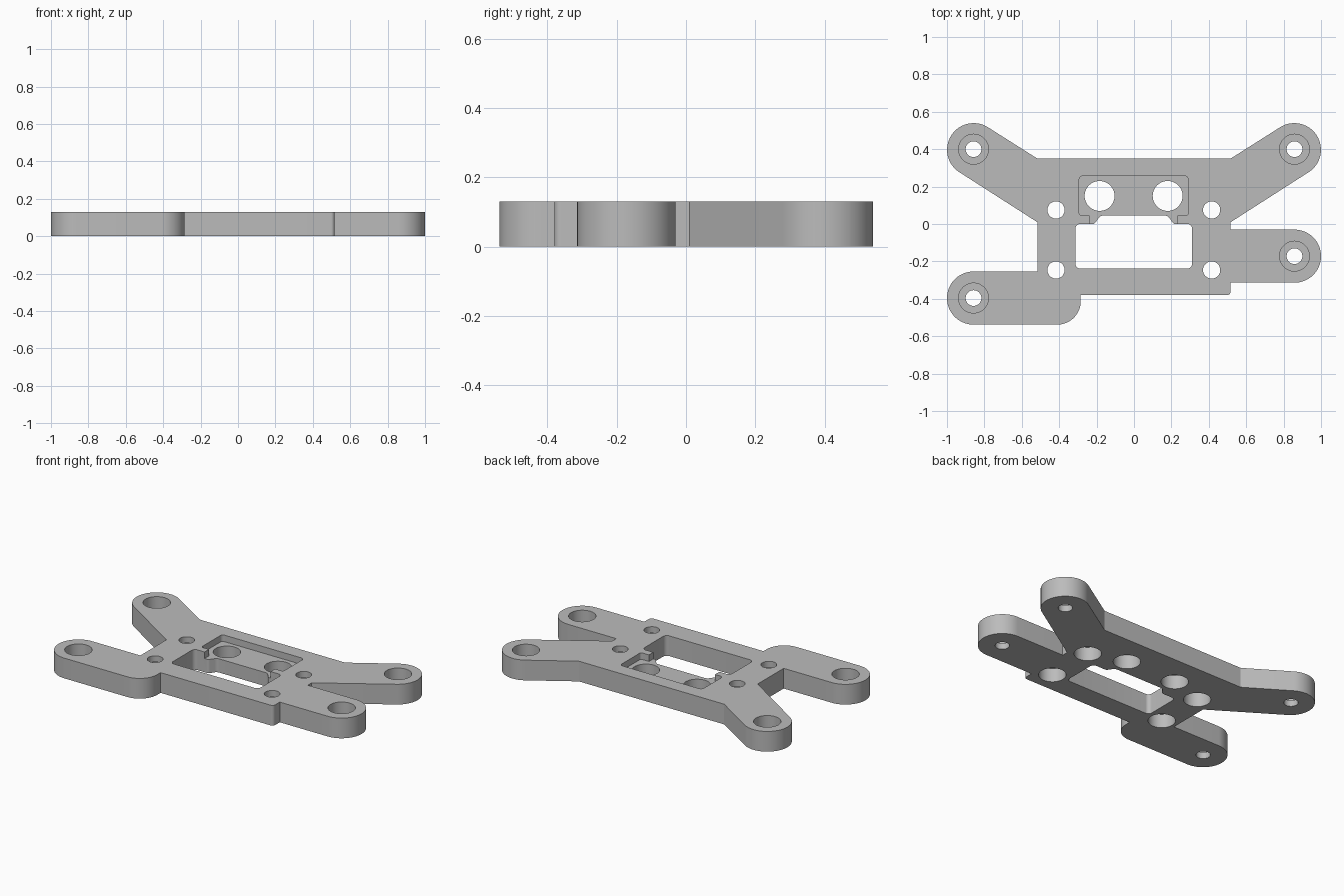
import bpy, bmesh, math
from mathutils import Vector

if "Cube" in bpy.data.objects:
    bpy.data.objects.remove(bpy.data.objects["Cube"])

THICK = 0.13
ARM_R = 0.142
ARM_X = 1 - ARM_R

grey = bpy.data.materials.new("plain grey")
grey.use_nodes = True
grey.diffuse_color = (0.5, 0.5, 0.5, 1)
grey.node_tree.nodes["Principled BSDF"].inputs["Base Color"].default_value = grey.diffuse_color


def fillet(corners):
    """Turn (x, y, radius) corners into an outline with rounded corners."""
    pts = []
    for i, (x, y, r) in enumerate(corners):
        p = Vector((x, y))
        if r == 0:
            pts.append(p)
            continue
        a = (Vector(corners[i - 1][:2]) - p).normalized()
        b = (Vector(corners[(i + 1) % len(corners)][:2]) - p).normalized()
        half = a.angle(b) / 2
        start = p + a * r / math.tan(half)
        mid = p + (a + b).normalized() * r / math.sin(half)
        v = start - mid
        turn = math.pi - 2 * half
        if a.cross(b) > 0:
            turn = -turn
        steps = 16 if r > 0.1 else 8
        for k in range(steps + 1):
            t = turn * k / steps
            pts.append(mid + Vector((v.x * math.cos(t) - v.y * math.sin(t),
                                     v.x * math.sin(t) + v.y * math.cos(t))))
    return [p for i, p in enumerate(pts) if (p - pts[i - 1]).length > 1e-4]


def prism(name, outline, z0, z1):
    bm = bmesh.new()
    face = bm.faces.new([bm.verts.new((p[0], p[1], z0)) for p in outline])
    top = bmesh.ops.extrude_face_region(bm, geom=[face])["geom"]
    bmesh.ops.translate(bm, vec=(0, 0, z1 - z0),
                        verts=[g for g in top if isinstance(g, bmesh.types.BMVert)])
    bmesh.ops.recalc_face_normals(bm, faces=bm.faces)
    mesh = bpy.data.meshes.new(name)
    bm.to_mesh(mesh)
    bm.free()
    mesh.materials.append(grey)
    obj = bpy.data.objects.new(name, mesh)
    bpy.context.collection.objects.link(obj)
    return obj


def cut(target, outline, z0, z1):
    cutter = prism("cutter", outline, z0, z1)
    cutter.hide_render = True
    mod = target.modifiers.new("cut", "BOOLEAN")
    mod.operation = "DIFFERENCE"
    mod.solver = "EXACT"
    mod.object = cutter
    bpy.ops.object.modifier_apply(modifier=mod.name)
    bpy.data.objects.remove(cutter)


def circle(x, y, r, n=48):
    return [(x + r * math.cos(math.tau * k / n), y + r * math.sin(math.tau * k / n))
            for k in range(n)]


# Slanted rear arm: square tip corners that the fillet turns into a round end
rear = Vector((ARM_X, 0.396))
along = Vector((math.cos(math.radians(33)), math.sin(math.radians(33))))
side = Vector((-along.y, along.x))
outer = rear + (along - side) * ARM_R
inner = rear + (along + side) * ARM_R
rear_right = [(0.517, 0.01, 0), (*outer, ARM_R), (*inner, ARM_R), (0.517, 0.35, 0)]
rear_left = [(-x, y, r) for x, y, r in reversed(rear_right)]

# Front arms at different heights on the two sides
left_y, right_y = -0.172, -0.396
front_right = [(-0.517, right_y + ARM_R, 0), (-1, right_y + ARM_R, ARM_R),
               (-1, right_y - ARM_R, ARM_R), (-0.285, right_y - ARM_R, 0.125),
               (-0.285, -0.38, 0)]
front_left = [(0.517, -0.38, 0.02), (0.517, left_y - ARM_R, 0), (1, left_y - ARM_R, ARM_R),
              (1, left_y + ARM_R, ARM_R), (0.517, left_y + ARM_R, 0)]

plate = prism("mounting_plate",
              fillet(rear_right + rear_left + front_right + front_left), 0, THICK)
bpy.context.view_layer.objects.active = plate
plate.select_set(True)

# Shallow pocket with a narrower neck towards the window
cut(plate, fillet([(-0.293, 0.257, 0.02), (0.29, 0.257, 0.02), (0.29, 0.045, 0.015),
                   (0.232, 0.045, 0), (0.232, -0.05, 0), (-0.238, -0.05, 0),
                   (-0.238, 0.045, 0), (-0.293, 0.045, 0.015)]), 0.088, 0.2)

# Through window with a raised middle
cut(plate, fillet([(-0.313, -0.238, 0.025), (0.311, -0.238, 0.025), (0.311, 0, 0.025),
                   (0.212, 0, 0.02), (0.18, 0.045, 0.03), (-0.18, 0.045, 0.03),
                   (-0.212, 0, 0.02), (-0.313, 0, 0.025)]), -0.1, 0.2)

# Large holes through the pocket floor
for x in (-0.184, 0.18):
    cut(plate, circle(x, 0.15, 0.08), -0.1, 0.2)

# Arm holes, counterbored from above
for x, y in ((ARM_X, 0.4), (-ARM_X, 0.4), (ARM_X, left_y), (-ARM_X, right_y)):
    cut(plate, circle(x, y, 0.042), -0.1, 0.2)
    cut(plate, circle(x, y, 0.08), 0.04, 0.2)

# Body holes, counterbored from below
for x in (-0.417, 0.415):
    for y in (0.075, -0.246):
        cut(plate, circle(x, y, 0.046), -0.1, 0.2)
        cut(plate, circle(x, y, 0.08), -0.1, 0.09)

bpy.ops.object.shade_smooth_by_angle(angle=math.radians(30))
